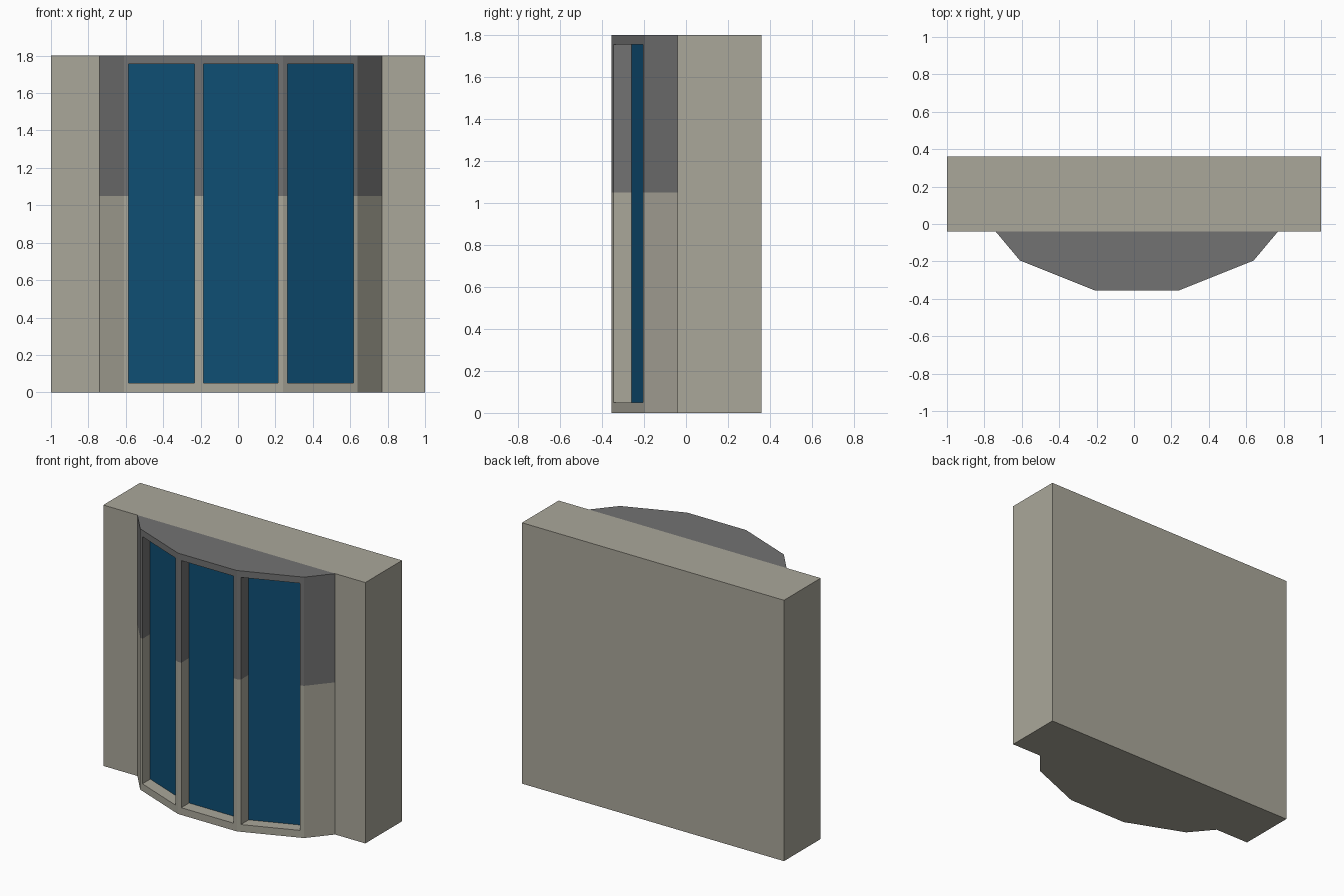
import bpy, bmesh
from mathutils import Vector

if "Cube" in bpy.data.objects:
    bpy.data.objects.remove(bpy.data.objects["Cube"])


def srgb(r, g, b):
    lin = [((c / 255 + 0.055) / 1.055) ** 2.4 for c in (r, g, b)]
    return (*lin, 1.0)


def material(name, rgb):
    m = bpy.data.materials.new(name)
    m.diffuse_color = srgb(*rgb)
    m.use_nodes = True
    m.node_tree.nodes["Principled BSDF"].inputs["Base Color"].default_value = m.diffuse_color
    return m


STONE = material("beige_stone", (170, 167, 154))
GREY = material("grey_frame", (114, 114, 114))
GLASS = material("blue_glass", (14, 78, 116))


def add_object(name, bm, mats):
    bmesh.ops.recalc_face_normals(bm, faces=bm.faces)
    me = bpy.data.meshes.new(name)
    bm.to_mesh(me)
    bm.free()
    for m in mats:
        me.materials.append(m)
    ob = bpy.data.objects.new(name, me)
    bpy.context.collection.objects.link(ob)
    return ob


# Wall slab
bm = bmesh.new()
bmesh.ops.create_cube(bm, size=1)
bmesh.ops.scale(bm, verts=bm.verts, vec=(2, 0.4, 1.8))
bmesh.ops.translate(bm, verts=bm.verts, vec=(0, 0.16, 0.9))
add_object("wall", bm, [STONE])

# Bay: plan outline mirrored about its own centre, extruded upwards
CX, HEIGHT, SPLIT, DEPTH = 0.015, 1.8, 1.05, 0.085
half = [(0.755, -0.04), (0.625, -0.195), (0.225, -0.355)]
plan = [(CX - x, y) for x, y in half] + [(CX + x, y) for x, y in reversed(half)]
bm = bmesh.new()
low = [bm.verts.new((x, y, 0)) for x, y in plan]
high = [bm.verts.new((x, y, HEIGHT)) for x, y in plan]
bm.faces.new(low)
bm.faces.new(high)
sides = [bm.faces.new((low[i], low[i + 1], high[i + 1], high[i]))
         for i in range(len(plan) - 1)]
bm.normal_update()

# Three recessed windows in the front facets
panes = sides[1:4]
bmesh.ops.inset_individual(bm, faces=panes, thickness=0.036)
for pane in panes:
    for v in pane.verts:
        v.co.z = 0.05 if v.co.z < HEIGHT / 2 else 1.755
for pane in panes:
    out = bmesh.ops.extrude_face_region(bm, geom=[pane])["geom"]
    for g in out:
        if isinstance(g, bmesh.types.BMVert):
            g.co.y += DEPTH
        elif isinstance(g, bmesh.types.BMFace):
            g.material_index = 2
    if pane.is_valid:
        bm.faces.remove(pane)

# Grey upper part, stone lower part
bmesh.ops.bisect_plane(bm, geom=bm.verts[:] + bm.edges[:] + bm.faces[:],
                       plane_co=Vector((0, 0, SPLIT)), plane_no=Vector((0, 0, 1)))
for f in bm.faces:
    if f.material_index != 2:
        f.material_index = 1 if f.calc_center_median().z > SPLIT else 0
add_object("bay_window", bm, [STONE, GREY, GLASS])
